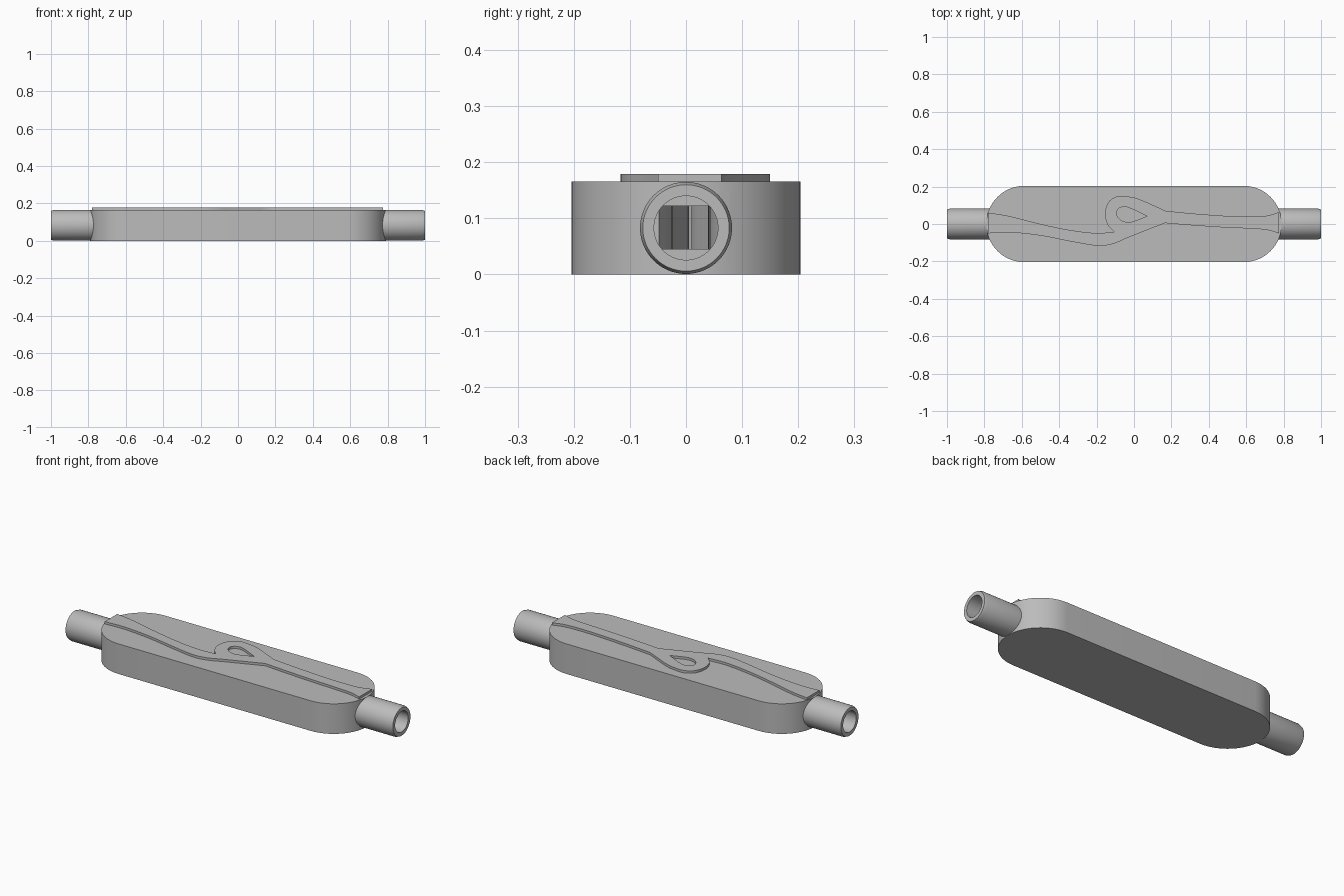
import bpy, bmesh, math
from mathutils import Vector, Matrix

cube = bpy.data.objects.get("Cube")
if cube:
    bpy.data.objects.remove(cube, do_unlink=True)

grey = bpy.data.materials.new("plain grey")
grey.use_nodes = True
colour = (0.5, 0.5, 0.5, 1)
grey.diffuse_color = colour
grey.node_tree.nodes["Principled BSDF"].inputs["Base Color"].default_value = colour

HEIGHT, HALF_WIDTH, END_CENTRE = 0.166, 0.204, 0.586
AXIS_Z = 0.083


def finish(name, bm):
    bmesh.ops.recalc_face_normals(bm, faces=bm.faces)
    mesh = bpy.data.meshes.new(name)
    bm.to_mesh(mesh)
    bm.free()
    mesh.materials.append(grey)
    obj = bpy.data.objects.new(name, mesh)
    bpy.context.collection.objects.link(obj)
    return obj


def prism(name, outline, z0, z1):
    bm = bmesh.new()
    face = bm.faces.new([bm.verts.new((x, y, z0)) for x, y in outline])
    out = bmesh.ops.extrude_face_region(bm, geom=[face])
    verts = [g for g in out["geom"] if isinstance(g, bmesh.types.BMVert)]
    bmesh.ops.translate(bm, verts=verts, vec=(0, 0, z1 - z0))
    return finish(name, bm)


def lathe(name, profile, side):
    """Closed solid of revolution around the x axis."""
    bm = bmesh.new()
    verts = [bm.verts.new((side * x, 0, AXIS_Z + r)) for x, r in profile]
    edges = [bm.edges.new(p) for p in zip(verts, verts[1:])]
    bmesh.ops.spin(bm, geom=verts + edges, cent=(0, 0, AXIS_Z), axis=(1, 0, 0),
                   angle=math.tau, steps=64)
    bmesh.ops.remove_doubles(bm, verts=bm.verts, dist=0.0001)
    return finish(name, bm)


def combine(target, tool, operation):
    mod = target.modifiers.new("cut", 'BOOLEAN')
    mod.operation, mod.object, mod.solver = operation, tool, 'EXACT'
    bpy.context.view_layer.objects.active = target
    bpy.ops.object.modifier_apply(modifier=mod.name)
    bpy.data.objects.remove(tool, do_unlink=True)


def smooth_path(points, steps=5):
    """Catmull-Rom curve through the points."""
    p = [Vector(q) for q in points]
    p = [2 * p[0] - p[1]] + p + [2 * p[-1] - p[-2]]
    out = []
    for a, b, c, d in zip(p, p[1:], p[2:], p[3:]):
        for i in range(steps):
            t = i / steps
            v = 0.5 * (2 * b + (c - a) * t + (2 * a - 5 * b + 4 * c - d) * t * t
                       + (3 * b - a - 3 * c + d) * t ** 3)
            out.append((v.x, v.y))
    return out + [tuple(p[-2])]


# Flow path outline: left upper edge, loop, right upper edge, lower edges
left_top = [(-.78, .06), (-.67, .043), (-.5, 0), (-.345, -.032), (-.21, -.048), (-.105, -.043)]
loop = [(-.105, -.043), (-.14, -.005), (-.155, .053), (-.138, .115),
        (-.092, .147), (-.035, .147), (.03, .132), (.17, .07)]
right_top = [(.17, .07), (.35, .053), (.56, .04), (.7, .043), (.775, .063)]
right_low = [(.775, -.05), (.69, -.029), (.455, -.017), (.27, -.004), (.165, .005)]
left_low = [(.165, .005), (-.025, -.07), (-.115, -.107), (-.2, -.116), (-.345, -.092),
            (-.5, -.062), (-.665, -.045), (-.78, -.05)]
outline = []
for section in (left_top, loop, right_top, right_low, left_low):
    pts = smooth_path(section)
    outline += pts[1:] if outline and outline[-1] == pts[0] else pts
island = smooth_path([(.07, .042), (-.03, .088), (-.072, .088), (-.093, .065),
                      (-.085, .035), (-.055, .014), (-.012, .012), (.07, .042)])[:-1]


def flow_path(name, z0, z1):
    path = prism(name, outline, z0, z1)
    combine(path, prism("island_cutter", island, z0 - 0.05, z1 + 0.05), 'DIFFERENCE')
    return path


# Body with rounded ends
stadium = []
for side in (1, -1):
    for i in range(33):
        a = math.pi * (i / 32 - 0.5)
        stadium.append((side * (END_CENTRE + HALF_WIDTH * math.cos(a)),
                        side * HALF_WIDTH * math.sin(a)))
body = prism("valve_body", stadium, 0, HEIGHT)

# Pipe stubs with chamfered ends
for side in (1, -1):
    stub = lathe("stub", [(.7, 0), (.7, .082), (.985, .082), (1, .077), (1, 0)], side)
    combine(body, stub, 'UNION')

# Inner channel and pipe bores
combine(body, flow_path("channel_cutter", 0.045, 0.122), 'DIFFERENCE')
for side in (1, -1):
    bore = lathe("bore_cutter", [(.768, 0), (.768, .057), (1.02, .057), (1.02, 0)], side)
    combine(body, bore, 'DIFFERENCE')

# Raised relief on the top
relief = flow_path("flow_relief", HEIGHT - 0.004, 0.179)

for obj in (body, relief):
    bpy.ops.object.select_all(action='DESELECT')
    obj.select_set(True)
    bpy.context.view_layer.objects.active = obj
    bpy.ops.object.shade_smooth_by_angle(angle=math.radians(30))
